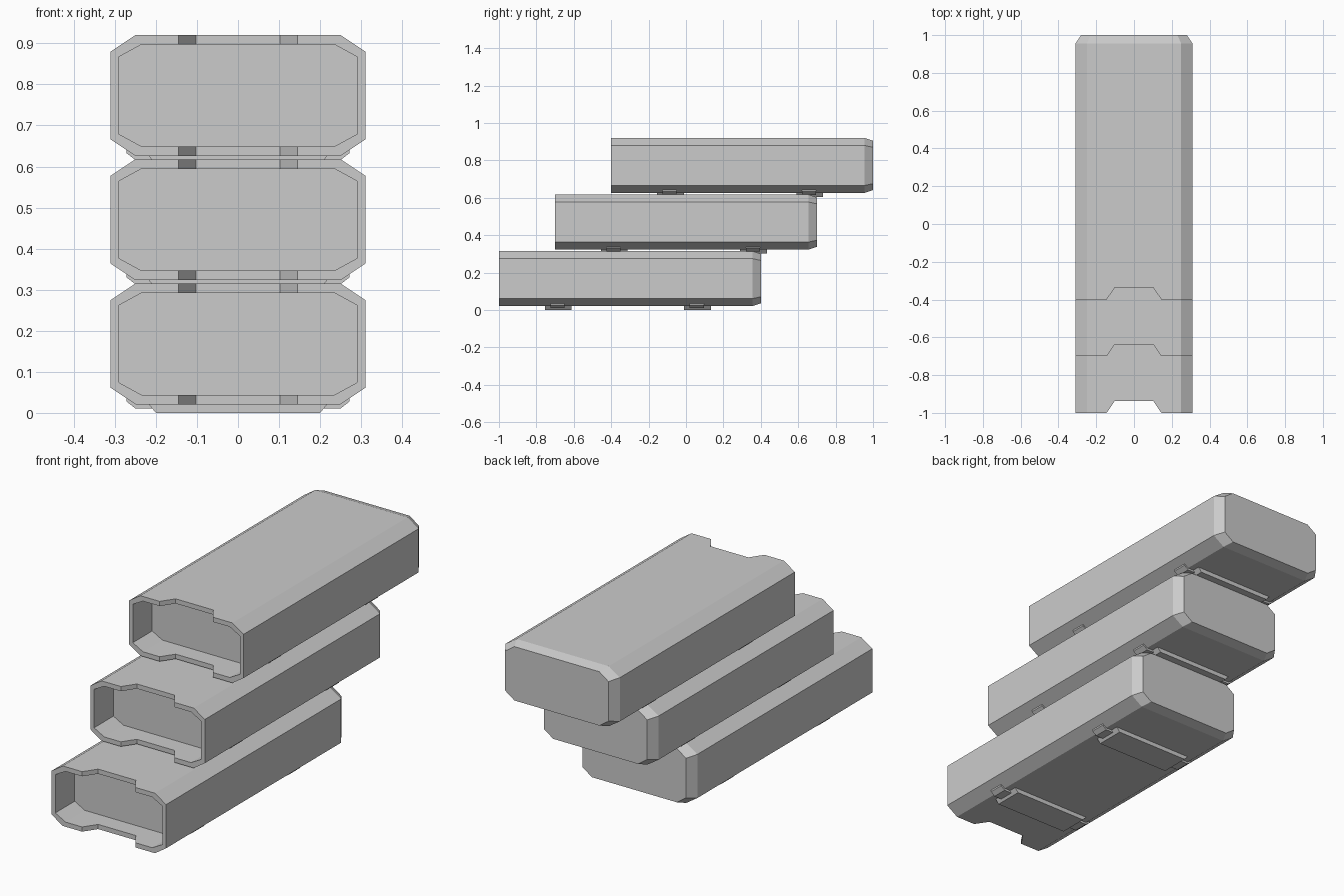
import bpy, bmesh

if "Cube" in bpy.data.objects:
    bpy.data.objects.remove(bpy.data.objects["Cube"])

STEP_Y, STEP_Z = 0.30, 0.3025
ZC = 0.168          # centre height of the lowest case


def octagon(hw, hh, cx, cz, y):
    """Chamfered rectangle in the xz plane."""
    pts = [(hw, hh - cz), (hw - cx, hh), (cx - hw, hh), (-hw, hh - cz),
           (-hw, cz - hh), (cx - hw, -hh), (hw - cx, -hh), (hw, cz - hh)]
    return [(x, y, ZC + z) for x, z in pts]


def loft(name, rings):
    """Skin a list of equal-length rings and cap both ends."""
    bm = bmesh.new()
    loops = [[bm.verts.new(p) for p in r] for r in rings]
    n = len(loops[0])
    for a, b in zip(loops, loops[1:]):
        for i in range(n):
            j = (i + 1) % n
            bm.faces.new((a[i], a[j], b[j], b[i]))
    bm.faces.new(loops[0])
    bm.faces.new(loops[-1])
    bmesh.ops.recalc_face_normals(bm, faces=bm.faces)
    me = bpy.data.meshes.new(name)
    bm.to_mesh(me)
    bm.free()
    ob = bpy.data.objects.new(name, me)
    bpy.context.collection.objects.link(ob)
    return ob


# Hollow case: recess floor, mouth, outer walls, chamfered closed end
case = loft("case_1", [
    octagon(0.29, 0.124, 0.055, 0.03, -0.85),
    octagon(0.29, 0.124, 0.055, 0.03, -1.0),
    octagon(0.31, 0.147, 0.06, 0.04, -1.0),
    octagon(0.31, 0.147, 0.06, 0.04, 0.355),
    octagon(0.28, 0.132, 0.05, 0.035, 0.40),
])

# Finger notch through the upper and lower lips
notch = [(-0.155, -1.015), (0.155, -1.015), (0.102, -0.937), (-0.102, -0.937)]
cutter = loft("notch_cutter", [[(x, y, z) for x, y in notch] for z in (-0.2, 0.6)])
cutter.hide_render = True
mod = case.modifiers.new("notch", 'BOOLEAN')
mod.operation, mod.solver, mod.object = 'DIFFERENCE', 'EXACT', cutter
bpy.context.view_layer.objects.active = case
bpy.ops.object.modifier_apply(modifier=mod.name)
bpy.data.objects.remove(cutter)

# Profiles of the foot pads and the straps that hook up the case's lower chamfer
pad = [(-0.22, 0.024), (-0.20, 0.0), (0.20, 0.0), (0.22, 0.024)]
strap = [(-0.272, 0.042), (-0.272, 0.028), (-0.25, 0.011),
         (0.25, 0.011), (0.272, 0.028), (0.272, 0.042), (0.245, 0.027), (-0.245, 0.027)]


def extrude(name, profile, y0, y1):
    return loft(name, [[(x, y, z) for x, z in profile] for y in (y0, y1)])


parts = [case]
for tag, y in (("front", -0.755), ("rear", -0.01)):
    parts.append(extrude(tag + "_foot_pad_1", pad, y, y + 0.143))
    parts.append(extrude(tag + "_strap_1", strap, y + 0.03, y + 0.105))

# Staggered stack of three
for k in (1, 2):
    for p in parts:
        dup = p.copy()
        dup.name = p.name[:-1] + str(k + 1)
        dup.location = (0, k * STEP_Y, k * STEP_Z)
        bpy.context.collection.objects.link(dup)
